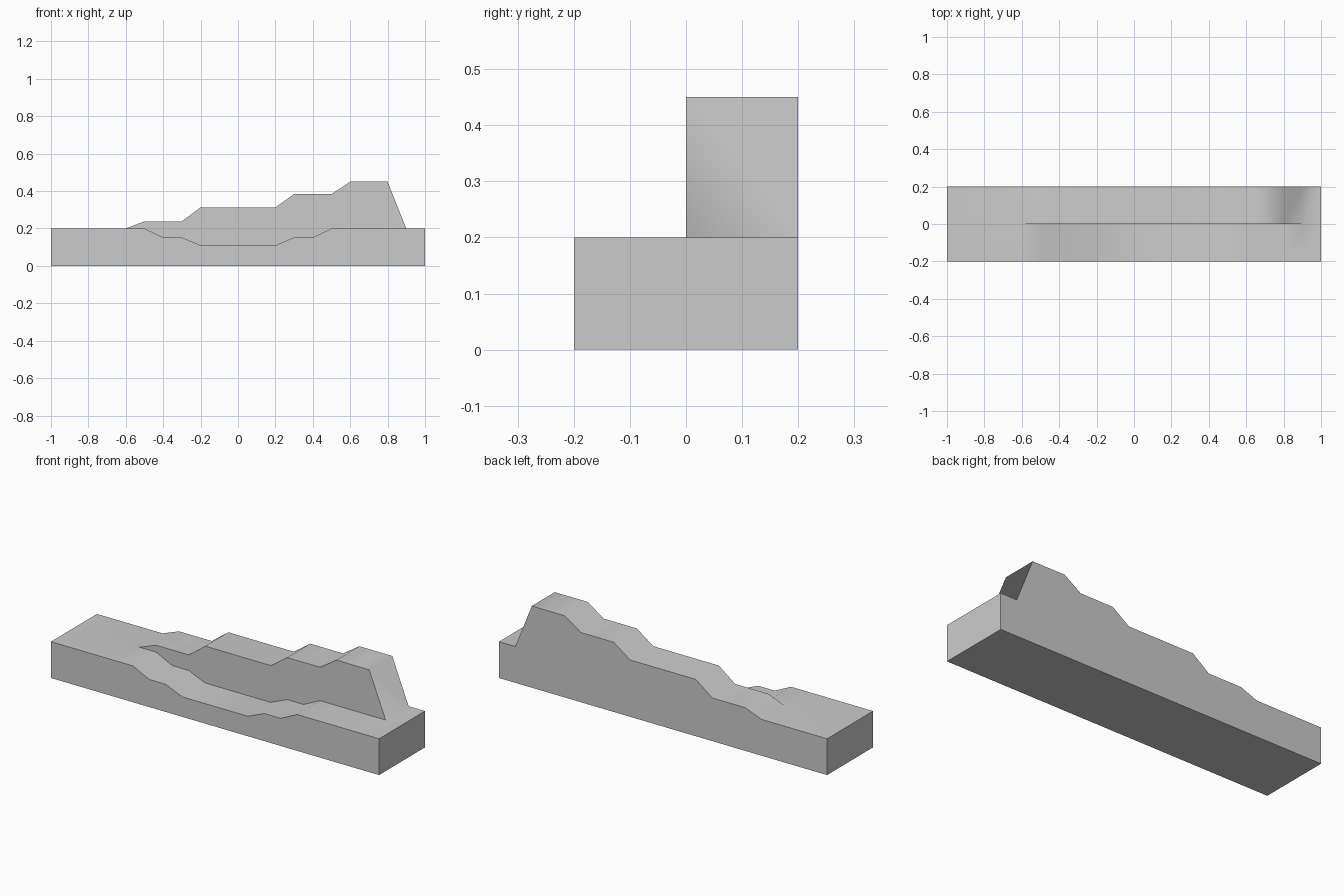
import bpy, bmesh, math

if "Cube" in bpy.data.objects:
    bpy.data.objects.remove(bpy.data.objects["Cube"])

# Top profiles (x, z): the dipping front half and the rising back half
FRONT = [(-1, .2), (-.5, .2), (-.4, .152), (-.3, .152), (-.2, .11), (.2, .11),
         (.3, .152), (.4, .152), (.5, .2), (1, .2)]
BACK = [(-1, .2), (-.6, .2), (-.5, .238), (-.3, .238), (-.2, .313), (.2, .313),
        (.3, .384), (.5, .384), (.6, .45), (.8, .45), (.9, .2), (1, .2)]
HALF_DEPTH = 0.2


def height(profile, x):
    for (x0, z0), (x1, z1) in zip(profile, profile[1:]):
        if x <= x1:
            return z0 + (z1 - z0) * (x - x0) / (x1 - x0)


# Stepped block: loft one L-shaped cross-section along x
bm = bmesh.new()
rings = []
for x in sorted({p[0] for p in FRONT + BACK}):
    f, b = height(FRONT, x), height(BACK, x)
    d = HALF_DEPTH
    section = [(-d, 0), (-d, f), (0, f), (0, b), (d, b), (d, 0)]
    rings.append([bm.verts.new((x, y, z)) for y, z in section])
for a, b in zip(rings, rings[1:]):
    for i in range(6):
        j = (i + 1) % 6
        bm.faces.new((a[i], a[j], b[j], b[i]))
for end in (rings[0], rings[-1]):
    bm.faces.new(end)

# Close the wall where both halves have the same height
bmesh.ops.remove_doubles(bm, verts=bm.verts[:], dist=1e-4)
bmesh.ops.recalc_face_normals(bm, faces=bm.faces[:])

mesh = bpy.data.meshes.new("stepped_block")
bm.to_mesh(mesh)
bm.free()
block = bpy.data.objects.new("stepped_block", mesh)
bpy.context.collection.objects.link(block)

# Soft steps, sharp box edges
bpy.context.view_layer.objects.active = block
block.select_set(True)
bpy.ops.object.shade_smooth_by_angle(angle=math.radians(75))
